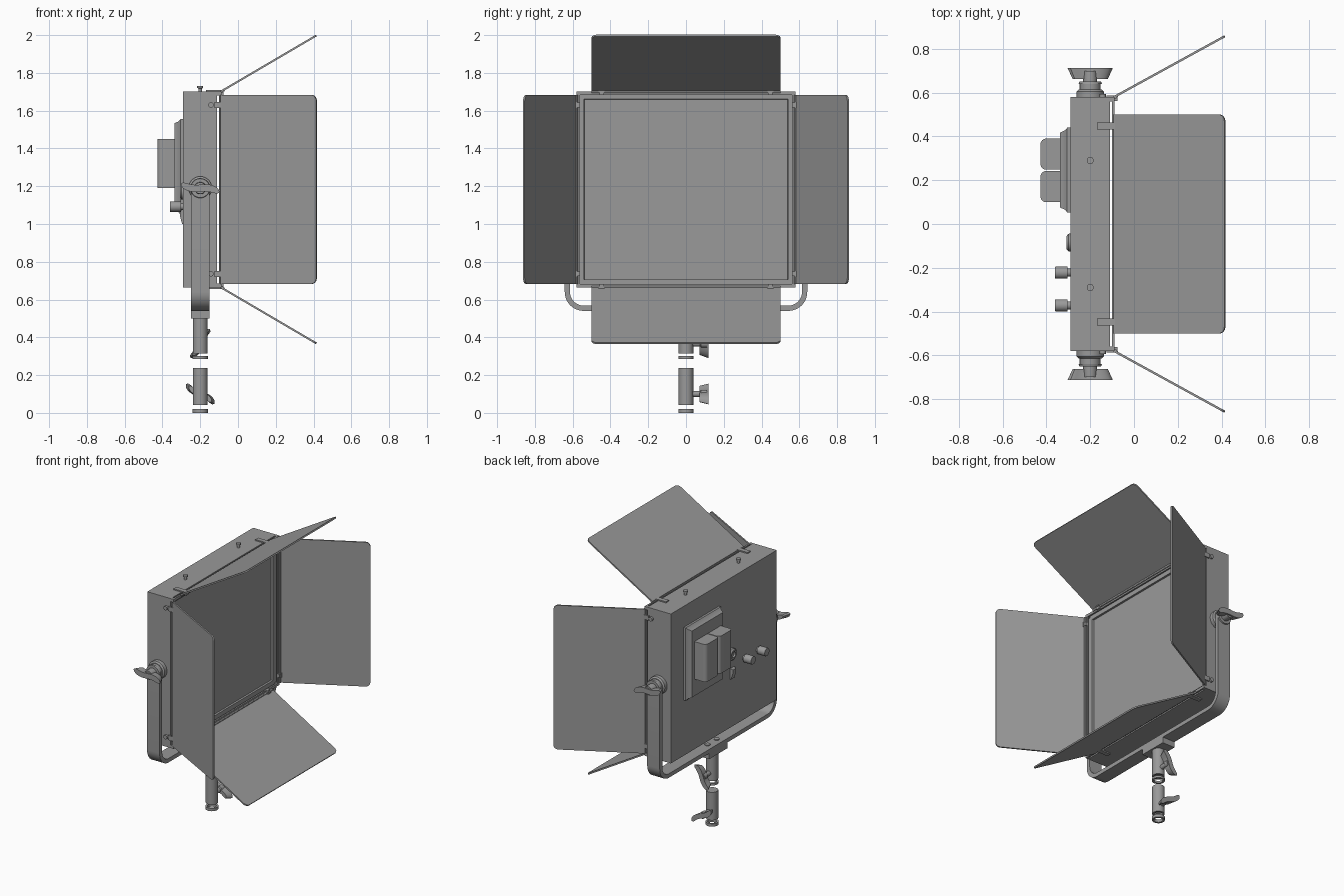
import bpy, bmesh
from math import sin, cos, pi, radians

if "Cube" in bpy.data.objects:
    bpy.data.objects.remove(bpy.data.objects["Cube"])

ZC = 1.183          # centre height of the lamp housing
HY, HZ = 0.58, 0.518  # housing half sizes
CX = -0.2           # x of yoke and stand axis


def loft(name, rings, closed=False):
    """Skin equal-length rings of points; cap the ends unless closed."""
    bm = bmesh.new()
    vs = [[bm.verts.new(p) for p in r] for r in rings]
    n = len(vs[0])
    pairs = list(zip(vs, vs[1:])) + ([(vs[-1], vs[0])] if closed else [])
    for a, b in pairs:
        for i in range(n):
            j = (i + 1) % n
            bm.faces.new((a[i], a[j], b[j], b[i]))
    if not closed:
        bm.faces.new(vs[0])
        bm.faces.new(vs[-1])
    bmesh.ops.recalc_face_normals(bm, faces=bm.faces)
    me = bpy.data.meshes.new(name)
    bm.to_mesh(me)
    bm.free()
    ob = bpy.data.objects.new(name, me)
    bpy.context.collection.objects.link(ob)
    return ob


def lathe(name, axis, c, prof, n=24, closed=False):
    """Round part along an axis; prof holds (position on axis, radius)."""
    rings = []
    for p, r in prof:
        ring = []
        for i in range(n):
            u, v = r * cos(2 * pi * i / n), r * sin(2 * pi * i / n)
            ring.append({'x': (p, c[1] + u, c[2] + v),
                         'y': (c[0] + u, p, c[2] + v),
                         'z': (c[0] + u, c[1] + v, p)}[axis])
        rings.append(ring)
    return loft(name, rings, closed)


def rect_x(x, y0, y1, z0, z1):
    return [(x, y0, z0), (x, y1, z0), (x, y1, z1), (x, y0, z1)]


def box(name, x0, x1, y0, y1, z0, z1):
    return loft(name, [rect_x(x0, y0, y1, z0, z1), rect_x(x1, y0, y1, z0, z1)])


def side(k, x, u, w):
    """Point on one of the four housing sides: u along it, w outward."""
    return [(x, u, ZC + w), (x, w, ZC - u), (x, -u, ZC - w), (x, -w, ZC + u)][k]


def side_box(name, k, x0, x1, u0, u1, w0, w1):
    return loft(name, [[side(k, x, u, w) for u, w in
                        ((u0, w0), (u1, w0), (u1, w1), (u0, w1))] for x in (x0, x1)])


def wing_knob(name, c, y0, y1, half, ang):
    """Slightly S-shaped wing handle flaring outward along y."""
    ts = [-1 + i / 10 for i in range(21)]
    w = lambda t: half * 0.17 * max(0, 1 - t ** 6) ** 0.5 + 0.001
    s = lambda t: half * 0.09 * sin(pi * t)
    out = [(half * t, s(t) + w(t)) for t in ts] + [(half * t, s(t) - w(t)) for t in ts[::-1]]
    ca, sa = cos(ang), sin(ang)
    rings = [[(c[0] + k * (u * ca - v * sa), y, c[1] + k * (u * sa + v * ca))
              for u, v in out] for y, k in ((y0, 0.78), (y1, 1.0))]
    loft(name, rings)


# Housing with recessed light panel
def hr(x, i):
    return rect_x(x, -HY + i, HY - i, ZC - HZ + i, ZC + HZ - i)


loft("lamp_housing", [hr(-0.29, 0), hr(-0.11, 0), hr(-0.11, 0.04), hr(-0.122, 0.042)])
for y in (-0.29, 0.29):
    lathe("top_screw", 'z', (CX, y, 0),
          [(1.695, 0.01), (1.718, 0.01), (1.72, 0.016), (1.731, 0.016)], 16)

# Barn doors, their frame bars and clips
for k in range(4):
    h, span, rise = (HZ, HY, 0.295) if k % 2 == 0 else (HY, HZ, 0.276)
    side_box("door_frame_bar", k, -0.1, -0.089, -span, span, h - 0.018, h)
    L, r = 1.0, 0.03
    outline = [(0, 0.5), (0, -0.5)]
    for sgn in (-1, 1):
        arc = [(L - r / 0.58 * (1 - sin(a)), sgn * (0.5 - r * (1 - cos(a))))
               for a in [pi / 2 * i / 6 for i in range(7)]]
        outline += arc if sgn < 0 else arc[::-1]
    loft("barn_door", [[side(k, -0.088 + 0.503 * t + d * 0.5, u, h + 0.002 + rise * t - d * 0.86)
                        for t, u in outline] for d in (-0.005, 0.005)])
    a, b = side(k, -0.086, -0.5, h), side(k, -0.086, 0.5, h)
    ax = 'y' if k % 2 == 0 else 'z'
    i = 'xyz'.index(ax)
    lathe("hinge_rod", ax, a, [(min(a[i], b[i]), 0.008), (max(a[i], b[i]), 0.008)], 12)
    for u in (-0.447, 0.447):
        x0 = -0.17 if k % 2 == 0 else -0.125
        side_box("door_clip", k, x0, -0.072, u - 0.016, u + 0.016, h, h + 0.008)
        side_box("door_clip_lip", k, -0.098, -0.076, u - 0.012, u + 0.012, h - 0.018, h + 0.005)
        if k % 2:
            p = side(k, -0.143, u, h)
            s = 1 if p[1] > 0 else -1
            lathe("clip_pin", 'y', p, [(s * HY, 0.014), (s * (HY + 0.014), 0.014)], 16)
    side_box("corner_bracket", k, -0.112, -0.088, -span, -span + 0.02, h - 0.02, h)

# Rear battery plate and two batteries
def plate(x, i):
    return rect_x(x, 0.053 + i, 0.44 - i, 1.05 + i, 1.555 - i)


loft("battery_plate", [plate(-0.288, 0), plate(-0.305, 0), plate(-0.315, 0.012), plate(-0.337, 0.022)])
for y0, y1 in ((0.1, 0.242), (0.248, 0.39)):
    r = 0.025
    pts = [(-0.33, y0), (-0.33, y1)]
    pts += [(-0.402 - r * sin(a), y1 - r + r * cos(a)) for a in [pi / 2 * i / 6 for i in range(7)]]
    pts += [(-0.402 - r * cos(a), y0 + r - r * sin(a)) for a in [pi / 2 * i / 6 for i in range(7)]]
    loft("battery", [[(x, y, z) for x, y in pts] for z in (1.19, 1.45)])

# Rear controls: dials, socket, switch
for y in (-0.222, -0.372):
    lathe("dial_stem", 'x', (0, y, 1.092), [(-0.288, 0.018), (-0.31, 0.018)])
    lathe("dial", 'x', (0, y, 1.092), [(-0.303, 0.028), (-0.357, 0.028), (-0.361, 0.026)])
lathe("power_socket", 'x', (0, -0.085, 1.17),
      [(-0.288, 0.042), (-0.3, 0.04), (-0.308, 0.03), (-0.308, 0.02), (-0.295, 0.02)])
loft("power_switch", [rect_x(-0.288, -0.112, -0.068, 1.0, 1.075), rect_x(-0.296, -0.112, -0.068, 1.0, 1.075),
                      rect_x(-0.308, -0.105, -0.075, 1.045, 1.067)])

# U-shaped yoke strap
def yoke_ring(off):
    yo, zo, r = 0.642 - off, 0.54 + off, 0.1 - off
    half = [(yo, 1.2)] + [(yo - r + r * cos(a), zo + r - r * sin(a))
                          for a in [pi / 2 * i / 10 for i in range(11)]]
    return half + [(-y, z) for y, z in half[::-1]]


o, n = yoke_ring(0), yoke_ring(0.028)
loft("yoke", [[(x, *p[i]) for x, p in ((-0.248, o), (-0.152, o), (-0.152, n), (-0.248, n))]
              for i in range(len(o))])

# Yoke pivots and wing knobs
for s in (-1, 1):
    c = (CX, 0, 1.19)
    lathe("yoke_arm_end", 'y', c, [(s * 0.614, 0.048), (s * 0.642, 0.048)], 32)
    lathe("pivot_washer", 'y', c, [(s * 0.578, 0.062), (s * 0.606, 0.062), (s * 0.614, 0.052)], 32)
    lathe("pivot_hub", 'y', c, [(s * 0.64, 0.053), (s * 0.65, 0.05), (s * 0.65, 0.032),
                                (s * 0.67, 0.032), (s * 0.7, 0.03)], 32)
    wing_knob("yoke_wing_knob", (CX, 1.19), s * 0.662, s * 0.712, 0.105, radians(-12))

# Stand mount: block, screws, posts, loose rings
box("mount_block", -0.248, -0.152, -0.1, 0.1, 0.5, 0.542)
for y in (-0.05, 0.05):
    lathe("mount_screw", 'z', (CX, y, 0), [(0.565, 0.018), (0.574, 0.018), (0.577, 0.012)], 16)
for name, z0, z1, ri in (("upper_post", 0.315, 0.502, 0.028), ("upper_ring", 0.285, 0.3, 0.028),
                         ("lower_post", 0.043, 0.237, 0.028), ("lower_ring", 0.0, 0.02, 0.028)):
    if "post" in name:
        lathe(name, 'z', (CX, 0, 0), [(z1, 0.039), (z0, 0.039), (z0, ri), (z0 + 0.02, ri)], 32)
    else:
        lathe(name, 'z', (CX, 0, 0), [(z0, 0.041), (z1, 0.041), (z1, ri), (z0, ri)], 32, True)

# Stand locking knobs
for z, ang in ((0.1, -35), (0.367, 56)):
    lathe("lock_stem", 'y', (CX, 0, z), [(0.03, 0.016), (0.075, 0.016), (0.08, 0.022), (0.11, 0.022)])
    wing_knob("lock_wing_knob", (CX, z), 0.072, 0.118, 0.092, radians(ang))

# Dark grey finish; smooth round parts, keep hard edges
mat = bpy.data.materials.new("dark_grey")
mat.diffuse_color = (0.32, 0.32, 0.32, 1)
mat.use_nodes = True
mat.node_tree.nodes["Principled BSDF"].inputs["Base Color"].default_value = mat.diffuse_color
for ob in bpy.context.collection.objects:
    ob.data.materials.append(mat)
    ob.select_set(True)
    bpy.context.view_layer.objects.active = ob
bpy.ops.object.shade_smooth_by_angle(angle=radians(30))
